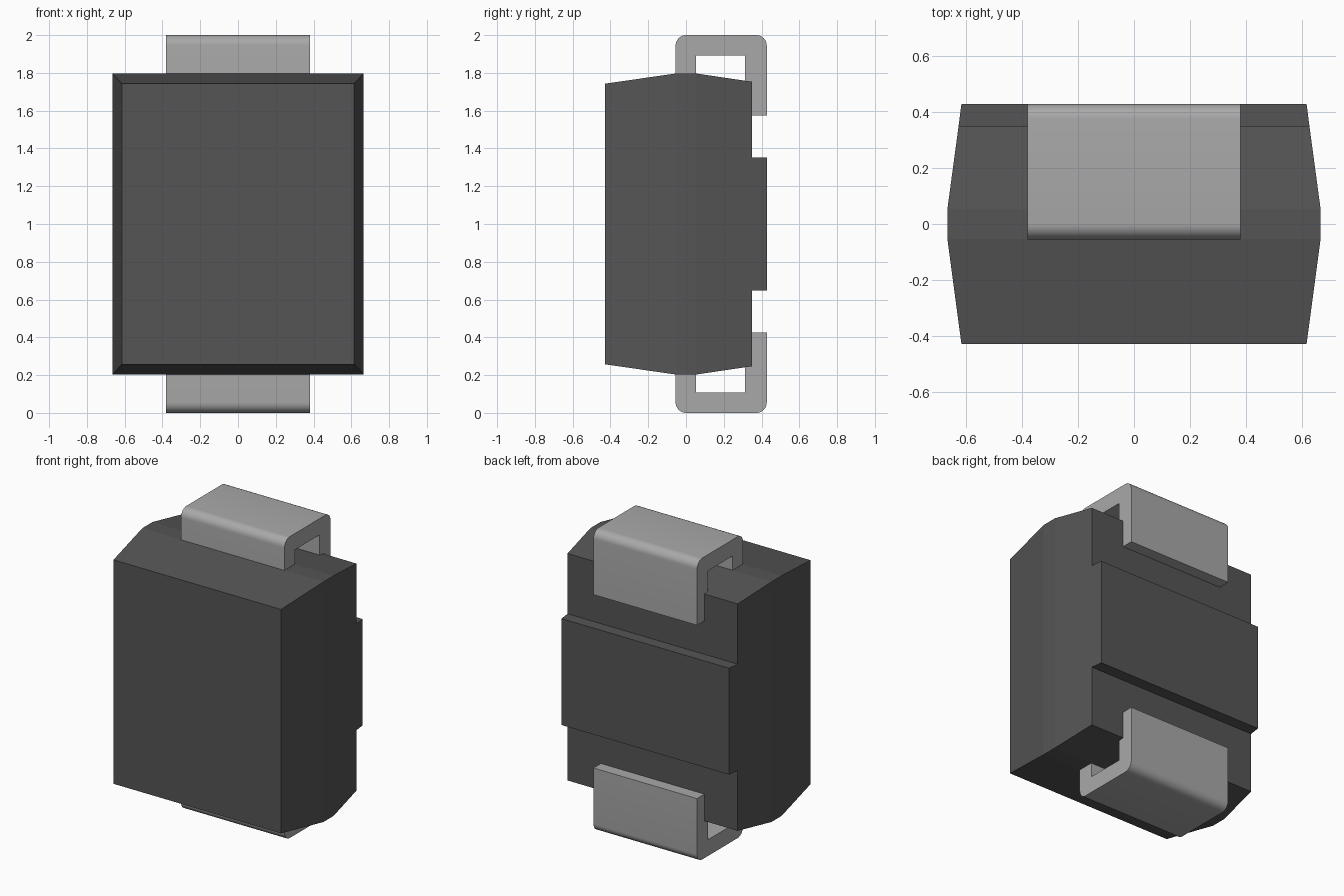
import bpy
import bmesh
from math import sin, cos, pi
from mathutils import Vector

cube = bpy.data.objects.get("Cube")
if cube:
    bpy.data.objects.remove(cube, do_unlink=True)


def material(name, value):
    mat = bpy.data.materials.new(name)
    mat.use_nodes = True
    colour = (value, value, value, 1)
    mat.diffuse_color = colour
    mat.node_tree.nodes["Principled BSDF"].inputs["Base Color"].default_value = colour
    return mat


def make_object(name, bm, mat):
    bmesh.ops.recalc_face_normals(bm, faces=bm.faces)
    mesh = bpy.data.meshes.new(name)
    bm.to_mesh(mesh)
    bm.free()
    mesh.materials.append(mat)
    obj = bpy.data.objects.new(name, mesh)
    bpy.context.collection.objects.link(obj)
    return obj


black_plastic = material("dark grey plastic", 0.091)
metal = material("light grey metal", 0.397)

MID = 1.0      # height of the symmetry plane
BACK = 0.4275  # rear mounting plane


# Body: rectangles lofted from front to back, widest at the parting band
def build_body():
    bm = bmesh.new()
    sections = [(-BACK, 0.615, 0.743), (-0.053, 0.665, 0.797),
                (0.053, 0.665, 0.797), (0.35, 0.625, 0.753)]
    corners = [(-1, -1), (1, -1), (1, 1), (-1, 1)]
    rings = [[bm.verts.new((sx * hx, y, MID + sz * hz)) for sx, sz in corners]
             for y, hx, hz in sections]
    for a, b in zip(rings, rings[1:]):
        for i in range(4):
            j = (i + 1) % 4
            bm.faces.new((a[i], a[j], b[j], b[i]))
    bm.faces.new(rings[0])
    back = bm.faces.new(rings[-1])

    # Split the back face and raise its middle strip as the standoff pad
    strip = back
    for side in (-1, 1):
        geom = [strip, *strip.edges, *strip.verts]
        bmesh.ops.bisect_plane(bm, geom=geom, plane_co=(0, 0, MID + side * 0.353),
                               plane_no=(0, 0, 1))
        bm.faces.ensure_lookup_table()
        strip = min((f for f in bm.faces if f.calc_center_median().y > 0.34),
                    key=lambda f: abs(f.calc_center_bounds().z - MID))
    pad = bmesh.ops.extrude_discrete_faces(bm, faces=[])["faces"]
    pad = bmesh.ops.extrude_face_region(bm, geom=[strip])["geom"]
    for v in (g for g in pad if isinstance(g, bmesh.types.BMVert)):
        v.co.y = BACK
        v.co.x *= 0.615 / 0.625
    bm.faces.remove(strip)
    return make_object("body", bm, black_plastic)


# Terminal: bent strip, rounded outside and square inside
def build_terminal(name, side):
    front, top, radius = -0.055, 1.0, 0.055

    def arc(cy, start):
        return [(cy + radius * cos(start - pi / 2 * k / 8),
                 top - radius + radius * sin(start - pi / 2 * k / 8)) for k in range(9)]

    profile = [(front, 0.7)] + arc(front + radius, pi) + arc(BACK - radius, pi / 2)
    profile += [(BACK, 0.575), (0.312, 0.575), (0.312, 0.892), (0.053, 0.892), (0.053, 0.7)]
    bm = bmesh.new()
    face = bm.faces.new([bm.verts.new((-0.38, y, MID + side * z)) for y, z in profile])
    out = bmesh.ops.extrude_face_region(bm, geom=[face])["geom"]
    verts = [g for g in out if isinstance(g, bmesh.types.BMVert)]
    bmesh.ops.translate(bm, verts=verts, vec=Vector((0.76, 0, 0)))
    obj = make_object(name, bm, metal)
    bpy.ops.object.select_all(action="DESELECT")
    bpy.context.view_layer.objects.active = obj
    obj.select_set(True)
    bpy.ops.object.shade_smooth_by_angle(angle=pi / 6)


build_body()
build_terminal("upper_terminal", 1)
build_terminal("lower_terminal", -1)
